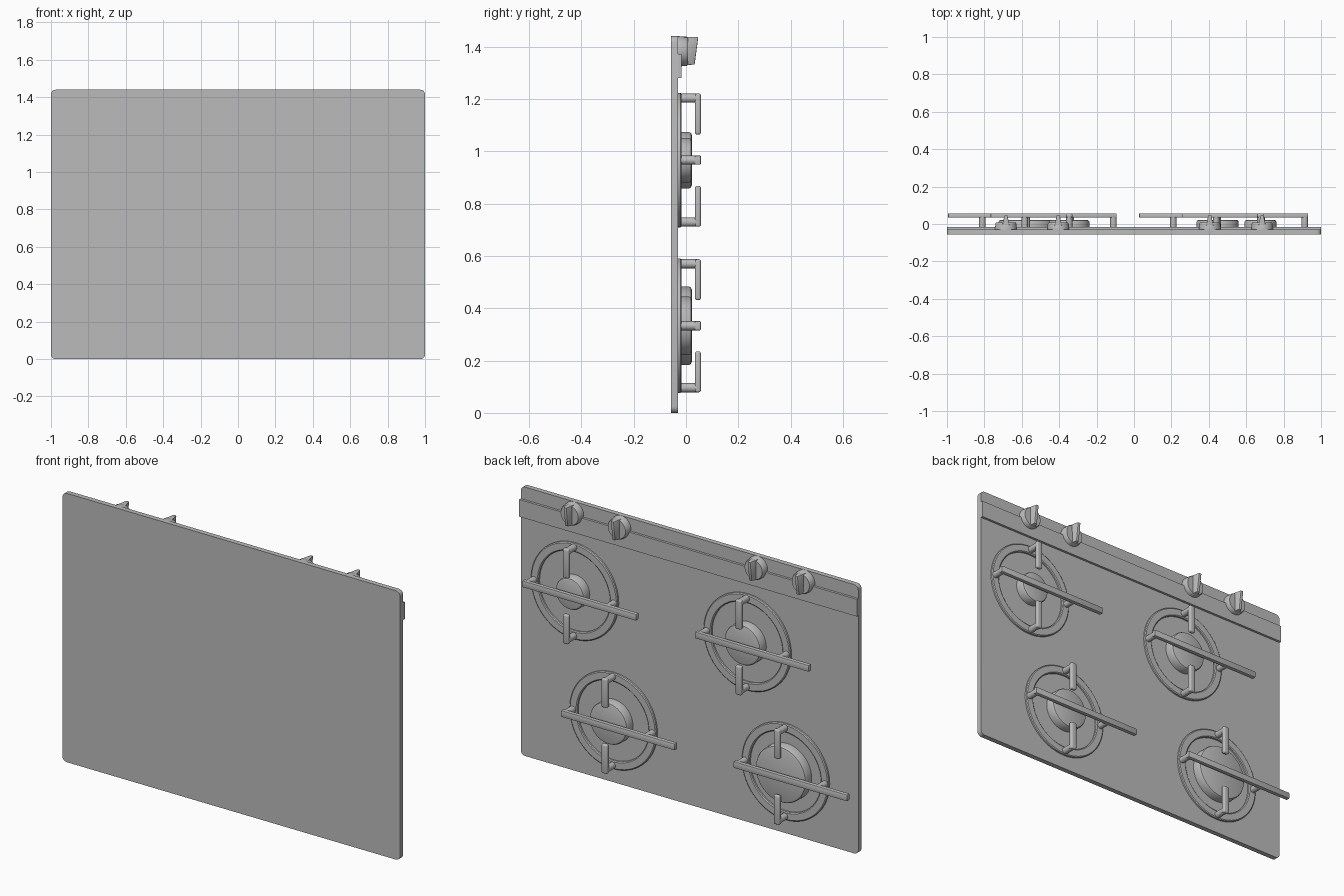
import bpy, bmesh, math
from mathutils import Matrix, Vector

cube = bpy.data.objects.get("Cube")
if cube:
    bpy.data.objects.remove(cube, do_unlink=True)

GREY = (0.5, 0.5, 0.5, 1)
mat = bpy.data.materials.new("plain_grey")
mat.use_nodes = True
mat.diffuse_color = GREY
mat.node_tree.nodes["Principled BSDF"].inputs["Base Color"].default_value = GREY

PLATE_BACK = -0.03   # y of the working surface
RING_TOP = -0.017
BAR_TOP = 0.057


def finish(bm, name, loc=(0, 0, 0)):
    """Turn a bmesh into a shaded, coloured object."""
    bmesh.ops.recalc_face_normals(bm, faces=bm.faces[:])
    me = bpy.data.meshes.new(name)
    bm.to_mesh(me)
    bm.free()
    for p in me.polygons:
        p.use_smooth = True
    me.set_sharp_from_angle(angle=math.radians(32))
    me.materials.append(mat)
    ob = bpy.data.objects.new(name, me)
    ob.location = loc
    bpy.context.collection.objects.link(ob)
    return ob


def box_bm(lo, hi):
    """Box between two corners."""
    lo, hi = Vector(lo), Vector(hi)
    bm = bmesh.new()
    m = Matrix.Translation((lo + hi) / 2) @ Matrix.Diagonal((*(hi - lo), 1))
    bmesh.ops.create_cube(bm, size=1, matrix=m)
    return bm


def box(name, lo, hi, loc=(0, 0, 0), bevel=0, segments=2):
    bm = box_bm(lo, hi)
    if bevel:
        bmesh.ops.bevel(bm, geom=bm.edges[:], offset=bevel, segments=segments,
                        affect='EDGES', profile=0.5)
    return finish(bm, name, loc)


def lathe(name, profile, loc, closed=False, steps=48):
    """Spin (radius, y) points around the y axis."""
    bm = bmesh.new()
    vs = [bm.verts.new((r, y, 0)) for r, y in profile]
    es = [bm.edges.new(p) for p in zip(vs, vs[1:])]
    if closed:
        es.append(bm.edges.new((vs[-1], vs[0])))
    bmesh.ops.spin(bm, geom=vs + es, cent=(0, 0, 0), axis=(0, 1, 0),
                   angle=math.tau, steps=steps)
    bmesh.ops.remove_doubles(bm, verts=bm.verts[:], dist=1e-5)
    return finish(bm, name, loc)


# Base plate with rounded corners
bm = box_bm((-1, -0.057, 0), (1, PLATE_BACK, 1.44))
corners = [e for e in bm.edges
           if abs(e.verts[0].co.y - e.verts[1].co.y) > 0.01]
bmesh.ops.bevel(bm, geom=corners, offset=0.025, segments=5,
                affect='EDGES', profile=0.5)
finish(bm, "base_plate")

# Raised strip under the knobs
box("control_strip", (-1, -0.04, 1.28), (1, RING_TOP, 1.372))

# Burners and pan supports: x, z, burner radius
HOBS = {
    "upper_left": (0.676, 0.966, 0.085),
    "upper_right": (-0.347, 0.966, 0.108),
    "lower_left": (0.447, 0.333, 0.112),
    "lower_right": (-0.574, 0.333, 0.15),
}
POST = 0.237
HALF = 0.0175
for side, (x, z, r) in HOBS.items():
    loc = (x, 0, z)
    lathe(side + "_burner", [(r, PLATE_BACK), (r, 0.012), (r - 0.004, 0.019),
                             (r - 0.012, 0.022), (0, 0.022)], loc)
    lathe(side + "_support_ring",
          [(0.257, PLATE_BACK), (0.257, -0.021), (0.252, RING_TOP),
           (0.217, RING_TOP), (0.212, -0.021), (0.212, PLATE_BACK)],
          loc, closed=True, steps=64)
    # Four round posts on the ring
    for i in range(4):
        a = i * math.pi / 2
        lathe(f"{side}_post_{i + 1}",
              [(HALF, -0.025), (HALF, 0.045), (0, 0.045)],
              (x + POST * math.cos(a), 0, z + POST * math.sin(a)), steps=16)
    # Long bar overhanging one side, and two short fingers
    box(side + "_long_bar", (-0.42, 0.034, -HALF), (POST + HALF, BAR_TOP, HALF),
        loc, 0.004)
    for s, end in ((1, "top"), (-1, "bottom")):
        zs = sorted((s * 0.098, s * (POST + HALF)))
        box(f"{side}_{end}_finger", (-HALF, 0.034, zs[0]),
            (HALF, BAR_TOP, zs[1]), loc, 0.008, 3)

# Control knobs: round base with a tapered grip
for i, x in enumerate((-0.685, -0.405, 0.405, 0.685)):
    loc = (x, 0, 1.382)
    lathe(f"knob_base_{i + 1}",
          [(0.058, PLATE_BACK), (0.056, 0.002), (0.052, 0.008), (0, 0.008)],
          loc, steps=32)
    bm = box_bm((-0.02, -0.01, -0.055), (0.02, 0.047, 0.055))
    for v in bm.verts:
        if v.co.y > 0:
            v.co.x *= 0.4
            if v.co.z < 0:
                v.co.y, v.co.z = 0.033, -0.05
    bmesh.ops.bevel(bm, geom=bm.edges[:], offset=0.003, segments=2,
                    affect='EDGES', profile=0.5)
    finish(bm, f"knob_grip_{i + 1}", loc)
